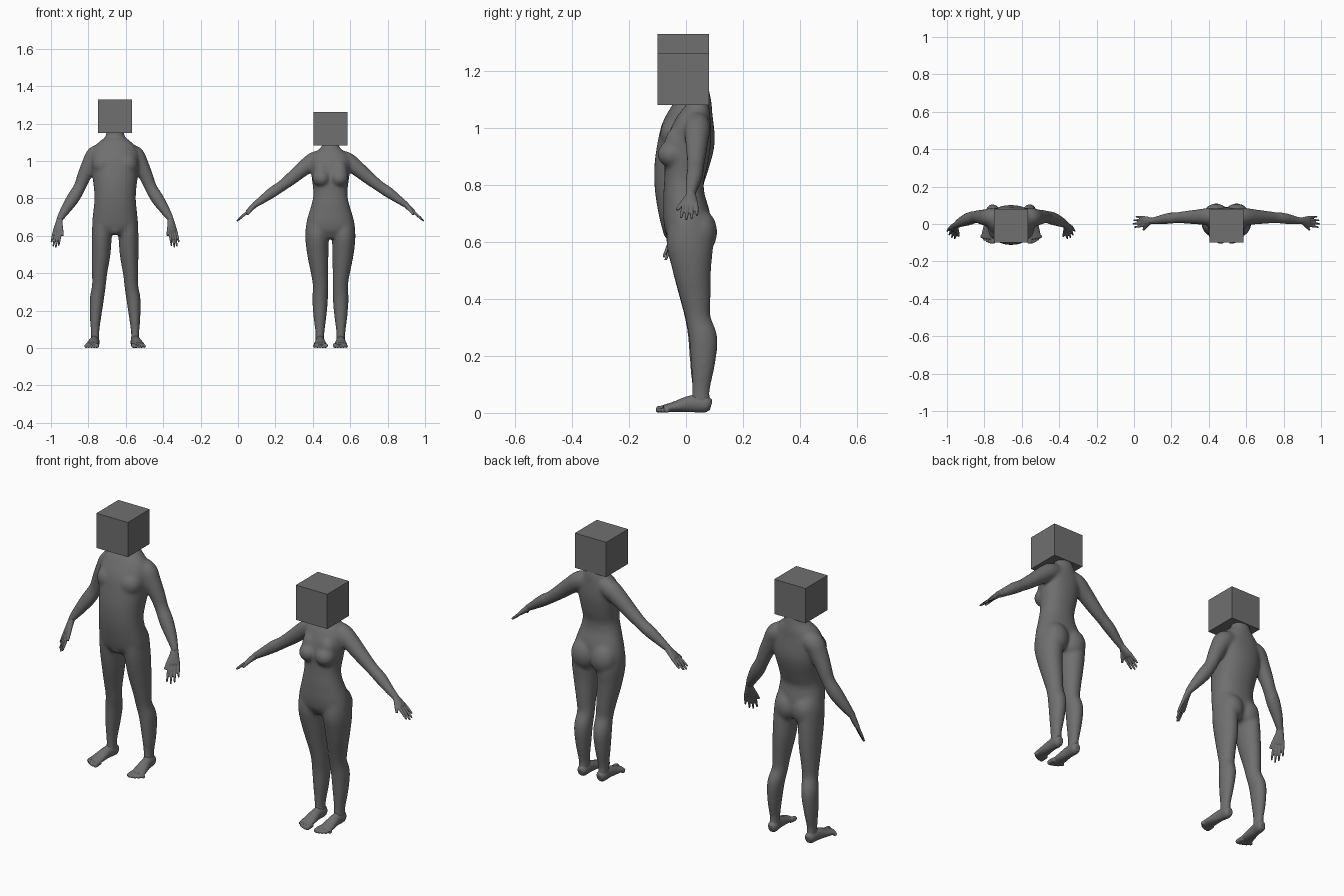
import bpy, bmesh, math
from mathutils import Vector, Matrix

Y, Z = Vector((0, 1, 0)), Vector((0, 0, 1))
SIDES = (1, -1)
GREY = bpy.data.materials.new("dark_grey")
GREY.diffuse_color = (.16, .16, .16, 1)


def tube(bm, pts, ref, s=1, seg=20, sub=4, power=2.0):
    """Smooth closed loft. pts = (x, y, z, a, b); b lies along ref, s mirrors x."""
    p = [Vector(q) for q in pts]
    p = [p[0] * 2 - p[1]] + p + [p[-1] * 2 - p[-2]]
    path = []
    for i in range(1, len(p) - 2):
        for k in range(sub):
            t = k / sub
            path.append(0.5 * (2 * p[i] + (p[i + 1] - p[i - 1]) * t
                        + (2 * p[i - 1] - 5 * p[i] + 4 * p[i + 1] - p[i + 2]) * t ** 2
                        + (3 * p[i] - p[i - 1] - 3 * p[i + 1] + p[i + 2]) * t ** 3))
    path.append(p[-2])
    rings = []
    for i, q in enumerate(path):
        tan = Vector(path[min(i + 1, len(path) - 1)][:3]) - Vector(path[max(i - 1, 0)][:3])
        tan.normalize()
        v = (ref - tan * ref.dot(tan)).normalized()
        u = v.cross(tan)
        ring = []
        for k in range(seg):
            c, d = math.cos(2 * math.pi * k / seg), math.sin(2 * math.pi * k / seg)
            c = math.copysign(abs(c) ** (2 / power), c)
            d = math.copysign(abs(d) ** (2 / power), d)
            co = Vector(q[:3]) + u * (q[3] * c) + v * (q[4] * d)
            ring.append(bm.verts.new((co.x * s, co.y, co.z)))
        rings.append(ring)
    for r0, r1 in zip(rings, rings[1:]):
        for k in range(seg):
            n = (k + 1) % seg
            bm.faces.new((r0[k], r0[n], r1[n], r1[k]))
    bm.faces.new(rings[0])
    bm.faces.new(rings[-1])


def blob(bm, loc, size):
    bmesh.ops.create_uvsphere(bm, u_segments=20, v_segments=12, radius=1,
                              matrix=Matrix.Translation(loc) @ Matrix.Diagonal((*size, 1)))


def hand(bm, s, wrist, tip, spread, thumb):
    w, t, sp = Vector(wrist), Vector(tip), Vector(spread).normalized()
    k = w.lerp(t, 0.42)
    # palm
    tube(bm, [(*w.lerp(t, -.1), .014, .015), (*w, .015, .017), (*w.lerp(k, .5), .014, .024),
              (*k, .011, .029), (*w.lerp(t, .46), .007, .027)], sp, s)
    # fingers
    for i, short in enumerate((.28, .06, 0, .14)):
        o = i - 1.5
        a = w.lerp(t, .36) + sp * o * .0145
        b = t.lerp(k, short) + sp * o * .0185
        m = a.lerp(b, .55)
        tube(bm, [(*a, .008, .007), (*m, .0075, .0066), (*b, .005, .0045)], sp, s, 10)
    # thumb
    a = w.lerp(t, .12) + sp * .01
    b = Vector(thumb)
    tube(bm, [(*a, .011, .011), (*a.lerp(b, .55), .009, .009), (*b, .006, .006)], sp, s, 10)


def foot(bm, s, x, turn):
    # ankle, then heel to ball
    tube(bm, [(x, .053, .085, .019, .027), (x, .052, .06, .021, .029), (x, .05, .03, .022, .032)], Y, s)
    tube(bm, [(x, .088, .026, .014, .018), (x, .07, .03, .025, .029),
              (x + turn * .3, .02, .032, .026, .03), (x + turn * .7, -.04, .021, .033, .019),
              (x + turn, -.078, .015, .035, .013)], Z, s)
    # toes
    for i in range(5):
        xo = x + turn + (i - 2) * .0145
        r = .0125 if i == 0 else .009
        tip = -.105 + i * i * .0018
        tube(bm, [(xo, -.06, r + .002, r, r), (xo, tip + .008, r, r, r),
                  (xo, tip, r, r * .6, r * .6)], Z, s, 10)


def fuse(bm, name, cx, voxel, rounds):
    """Turn overlapping parts into one smooth skin."""
    bmesh.ops.recalc_face_normals(bm, faces=bm.faces)
    me = bpy.data.meshes.new(name)
    bm.to_mesh(me)
    bm.free()
    me.materials.append(GREY)
    ob = bpy.data.objects.new(name, me)
    bpy.context.collection.objects.link(ob)
    ob.location.x = cx
    rm = ob.modifiers.new("fuse", 'REMESH')
    rm.mode = 'VOXEL'
    rm.voxel_size = voxel
    rm.use_smooth_shade = True
    sm = ob.modifiers.new("soften", 'SMOOTH')
    sm.factor, sm.iterations = 0.5, rounds


def figure(name, cx, torso, leg, arm, blobs, hand_args, foot_args, head_z):
    body, ends = bmesh.new(), bmesh.new()
    tube(body, [(0, (f + b) / 2, z, rx, (b - f) / 2) for z, rx, f, b in torso],
         Y, seg=32, power=2.2)
    for s in SIDES:
        tube(body, [(x, (f + b) / 2, z, rx, (b - f) / 2) for z, x, rx, f, b in leg], Y, s, 24)
        tube(body, [(*p, r, r) for *p, r in arm], Y, s)
        for (x, y, z), size in blobs:
            blob(body, (x * s, y, z), size)
        hand(ends, s, *hand_args)
        foot(ends, s, *foot_args)
    fuse(body, name + "_body", cx, .006, 22)
    fuse(ends, name + "_hands_and_feet", cx, .003, 5)
    # cube head
    bpy.ops.mesh.primitive_cube_add(size=.181, location=(cx, -.009, head_z))
    head = bpy.context.object
    head.name = name + "_box_head"
    head.data.materials.append(GREY)


# male: torso rows (z, half width, front y, back y); leg rows (z, x, half width, front, back)
figure("male", -.657,
       [(1.17, .046, -.005, .072), (1.13, .053, -.005, .082), (1.1, .086, -.025, .092),
        (1.06, .12, -.052, .096), (1.0, .13, -.085, .102), (.94, .125, -.1, .099),
        (.86, .114, -.112, .077), (.79, .111, -.11, .06), (.71, .119, -.097, .07),
        (.65, .121, -.081, .075), (.61, .09, -.055, .06)],
       [(.74, .055, .05, -.07, .05), (.68, .064, .056, -.075, .078), (.6, .071, .054, -.068, .085),
        (.5, .075, .05, -.047, .088), (.4, .083, .041, -.021, .083), (.33, .087, .037, -.003, .081),
        (.26, .098, .038, .007, .106), (.16, .105, .03, .014, .098), (.08, .107, .022, .021, .082),
        (.03, .107, .024, .016, .088)],
       [(.06, .035, 1.045, .046), (.105, .035, 1.03, .051), (.135, .035, .98, .045),
        (.165, .038, .92, .038), (.19, .038, .86, .033), (.225, .028, .8, .035),
        (.268, .01, .735, .027), (.295, -.006, .692, .019), (.3, -.011, .68, .018)],
       [((.05, .032, .665), (.062, .058, .075)), ((.06, -.036, .98), (.062, .055, .06)),
        ((0, -.048, .635), (.03, .034, .032))],
       ((.296, -.006, .69), (.325, -.066, .537), (-.7, -.6, -.1), (.28, -.065, .6)),
       (.107, .02), 1.239)

# female
figure("female", .494,
       [(1.12, .04, .0, .07), (1.085, .044, .0, .078), (1.06, .062, -.01, .086),
        (1.01, .104, -.042, .09), (.95, .105, -.067, .088), (.88, .096, -.075, .077),
        (.82, .091, -.076, .063), (.76, .103, -.08, .066), (.69, .124, -.08, .085),
        (.63, .131, -.07, .085), (.585, .1, -.045, .06)],
       [(.72, .055, .052, -.06, .065), (.66, .065, .063, -.065, .085), (.59, .071, .063, -.068, .096),
        (.5, .067, .057, -.046, .089), (.4, .058, .046, -.019, .087), (.33, .053, .041, -.001, .087),
        (.26, .055, .042, .011, .111), (.17, .056, .035, .017, .102), (.08, .056, .024, .021, .084),
        (.03, .055, .025, .016, .088)],
       [(.04, .04, 1.02, .04), (.09, .04, 1.0, .047), (.15, .038, .955, .041),
        (.21, .036, .905, .035), (.262, .034, .865, .03), (.31, .03, .833, .03),
        (.365, .021, .793, .023), (.405, .016, .765, .018), (.415, .015, .757, .017)],
       [((.047, -.047, .908), (.05, .054, .048)), ((.048, -.03, .945), (.045, .045, .06)),
        ((.055, .05, .635), (.068, .06, .08))],
       ((.4, .017, .768), (.5, .01, .678), (0, -1, 0), (.445, -.032, .712)),
       (.055, .0), 1.172)
